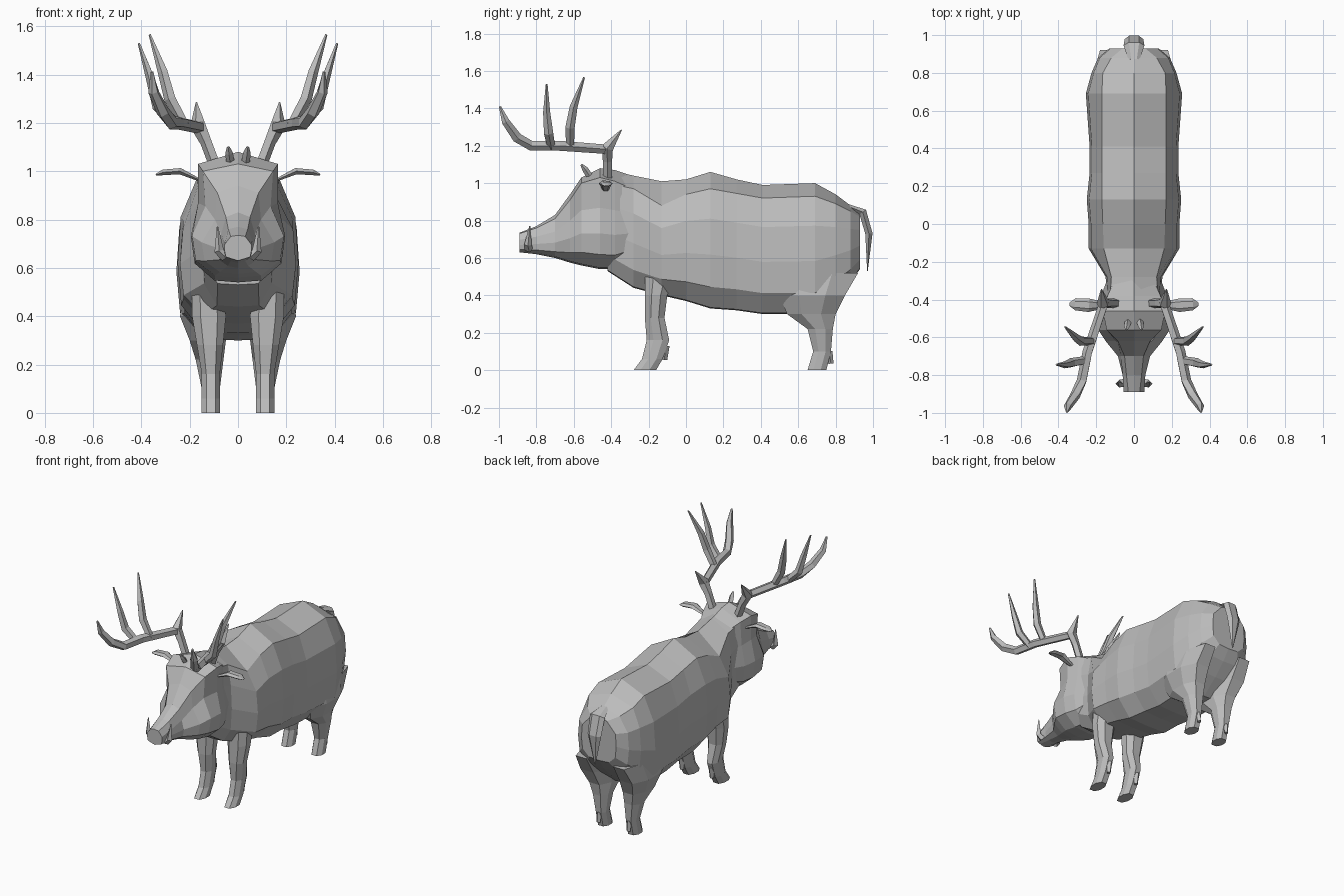
import bpy, bmesh, math
from mathutils import Vector

hide = bpy.data.materials.new("grey hide")
hide.diffuse_color = (0.5, 0.5, 0.5, 1)


def make(name, rings):
    """Skin a list of closed rings and cap both ends."""
    bm = bmesh.new()
    rows = [[bm.verts.new(p) for p in r] for r in rings]
    n = len(rows[0])
    for a, b in zip(rows, rows[1:]):
        for i in range(n):
            j = (i + 1) % n
            bm.faces.new((a[i], a[j], b[j], b[i]))
    bm.faces.new(rows[0][::-1])
    bm.faces.new(rows[-1])
    bmesh.ops.recalc_face_normals(bm, faces=bm.faces)
    me = bpy.data.meshes.new(name)
    bm.to_mesh(me)
    bm.free()
    me.materials.append(hide)
    bpy.context.collection.objects.link(bpy.data.objects.new(name, me))


def pair(name, rings):
    """Right and left copies."""
    for side, s in (("right", 1), ("left", -1)):
        make(f"{name}_{side}", [[(s * x, y, z) for x, y, z in r] for r in rings])


def ring(y, top, low, side):
    """Mirror one side of a cross-section into a closed ring."""
    return ([(0, y, top)] + [(x, y, z) for x, z in side] + [(0, y, low)]
            + [(-x, y, z) for x, z in reversed(side)])


def trunk_ring(y, top, ridge_x, ridge_z, w, low):
    h = ridge_z - low
    return ring(y, top, low, [(ridge_x, ridge_z), (w * .95, low + h * .75),
                              (w, low + h * .45), (w * .94, low + h * .18),
                              (w * .58, low + .005)])


def head_ring(y, top, brow_x, brow_z, eye_x, cheek_x, low):
    h = brow_z - low
    return ring(y, top, low, [(brow_x, brow_z), (eye_x, low + h * .67),
                              (cheek_x, low + h * .39), (cheek_x * .92, low + h * .16),
                              (cheek_x * .5, low + .008)])


def tube(path, sides=5, flat=1.0):
    """Rings for a tapering tube along (x, y, z, radius) points."""
    pts = [Vector(p[:3]) for p in path]
    rings = []
    for i, p in enumerate(pts):
        d = (pts[min(i + 1, len(pts) - 1)] - pts[max(i - 1, 0)]).normalized()
        ref = Vector((1, 0, 0)) if abs(d.x) < 0.8 else Vector((0, 1, 0))
        u = (ref - d * ref.dot(d)).normalized()
        v = d.cross(u)
        r = path[i][3]
        rings.append([tuple(p + u * r * math.cos(t) + v * r * flat * math.sin(t))
                      for t in (2 * math.pi * k / sides for k in range(sides))])
    return rings


def leg_ring(z, f, b, i, o):
    """Chamfered box section from front f to back b, inner i to outer o."""
    cy, cx = (b - f) * 0.3, (o - i) * 0.25
    return [(i + cx, f, z), (o - cx, f, z), (o, f + cy, z), (o, b - cy, z),
            (o - cx, b, z), (i + cx, b, z), (i, b - cy, z), (i, f + cy, z)]


# Trunk and neck
make("body", [trunk_ring(*s) for s in (
    (-.42, 1.07, .13, 1.0, .145, .53),
    (-.28, 1.04, .12, .97, .15, .44),
    (-.13, 1.01, .16, .88, .24, .40),
    (0.0, 1.02, .165, .94, .24, .37),
    (.13, 1.06, .17, .97, .25, .33),
    (.27, 1.02, .17, .945, .235, .32),
    (.41, .99, .17, .92, .235, .30),
    (.69, 1.0, .17, .93, .255, .30),
    (.80, .94, .165, .89, .225, .39),
    (.88, .88, .12, .85, .19, .47),
    (.93, .84, .06, .82, .13, .54))])

# Head, snout to jowls
make("head", [head_ring(*s) for s in (
    (-.89, .735, .03, .73, .055, .055, .63),
    (-.80, .77, .04, .76, .06, .06, .62),
    (-.70, .83, .05, .81, .07, .085, .60),
    (-.62, .94, .085, .91, .095, .15, .575),
    (-.56, 1.03, .145, 1.0, .135, .19, .56),
    (-.46, 1.08, .165, 1.03, .165, .195, .54),
    (-.38, 1.07, .14, 1.01, .15, .175, .54),
    (-.29, 1.04, .10, .97, .12, .14, .58))])

# Legs with hooves
pair("front_leg", [leg_ring(*s) for s in (
    (.52, -.22, -.06, .06, .19), (.40, -.22, -.10, .05, .19),
    (.28, -.22, -.115, .062, .17), (.16, -.21, -.09, .075, .15),
    (.06, -.235, -.125, .075, .15), (0, -.28, -.16, .075, .15))])
pair("hind_leg", [leg_ring(*s) for s in (
    (.52, .46, .92, .06, .22), (.40, .50, .85, .05, .24),
    (.30, .54, .80, .05, .20), (.22, .65, .785, .06, .175),
    (.10, .68, .775, .075, .15), (0, .65, .75, .075, .15))])
pair("front_dewclaw", tube([(.112, -.11, .13, .022), (.112, -.115, .055, .015)], 4))
pair("hind_dewclaw", tube([(.112, .765, .10, .018), (.112, .775, .035, .014)], 4))

# Antlers: stem with back spike, beam and two tines
pair("antler_stem", tube([(.085, -.42, 1.0, .026), (.13, -.42, 1.12, .026),
                          (.165, -.42, 1.19, .034), (.172, -.345, 1.285, .003)]))
pair("antler_beam", tube([(.155, -.41, 1.18, .026), (.245, -.68, 1.20, .028),
                          (.275, -.83, 1.20, .028), (.31, -.905, 1.245, .028),
                          (.35, -.965, 1.33, .022), (.355, -.995, 1.41, .006)]))
pair("antler_rear_tine", tube([(.22, -.62, 1.19, .022), (.28, -.62, 1.30, .026),
                               (.31, -.60, 1.41, .022), (.365, -.545, 1.565, .005)]))
pair("antler_front_tine", tube([(.25, -.72, 1.19, .022), (.33, -.735, 1.27, .026),
                                (.36, -.745, 1.38, .020), (.41, -.745, 1.53, .005)]))

# Ears, brow horns and tusks
pair("ear", tube([(.14, -.43, .955, .012), (.24, -.43, 1.0, .036),
                  (.31, -.425, .995, .032), (.34, -.425, .985, .01)], 6, 0.42))
pair("brow_horn", tube([(.03, -.51, 1.03, .018), (.037, -.54, 1.075, .016),
                        (.04, -.56, 1.1, .006)], 4))
pair("tusk", tube([(.05, -.84, .645, .022), (.078, -.845, .67, .02),
                   (.085, -.835, .77, .003)], 4))

# Tail hanging behind the rump
make("tail", tube([(0, .87, .875, .03), (0, .945, .845, .055), (0, .978, .73, .05),
                   (0, .97, .53, .004)], 6, 0.45))
